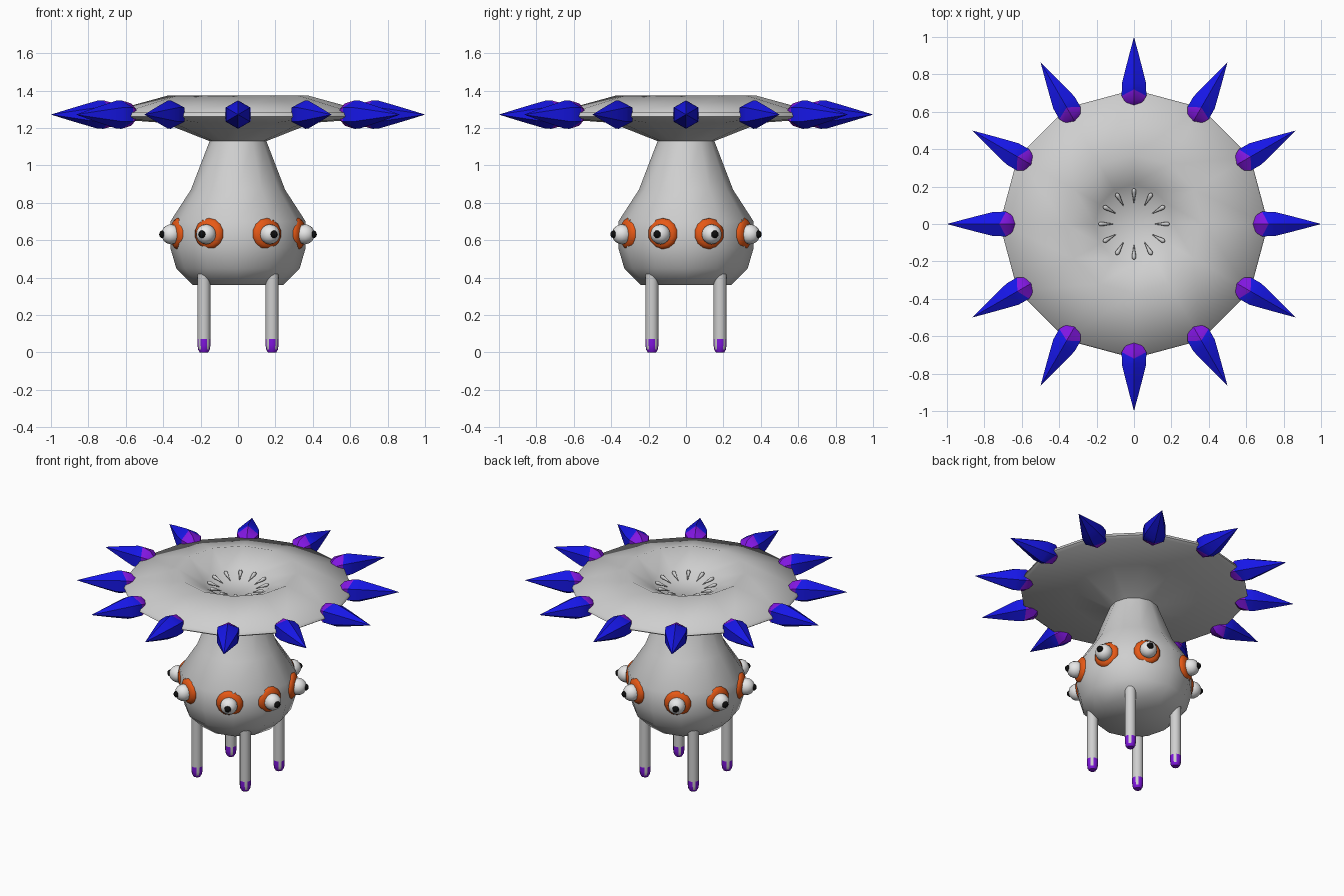
import bpy, math
from math import radians, pi, cos, sin
from mathutils import Matrix, Vector

if "Cube" in bpy.data.objects:
    bpy.data.objects.remove(bpy.data.objects["Cube"])


def material(name, rgb):
    m = bpy.data.materials.new(name)
    m.diffuse_color = (*rgb, 1)
    m.use_nodes = True
    m.node_tree.nodes["Principled BSDF"].inputs["Base Color"].default_value = m.diffuse_color
    return m


GREY = material("pale_grey", (0.62, 0.62, 0.62))
WHITE = material("eye_white", (0.8, 0.8, 0.8))
BLUE = material("deep_blue", (0.008, 0.008, 0.8))
PURPLE = material("purple", (0.22, 0.008, 0.75))
ORANGE = material("orange", (0.8, 0.1, 0.008))
BLACK = material("black", (0.004, 0.004, 0.004))


def lathe(name, profile, sides, mats, matrix=Matrix(), angle=30, shift=None, pick=None):
    """Spin (radius, height) pairs round z; shift(ring, k) moves single vertices in z."""
    verts, faces, idx = [], [], []
    for i, (r, z) in enumerate(profile):
        for k in range(sides):
            a = 2 * pi * k / sides
            dz = shift(i, k) if shift else 0
            verts.append((r * cos(a), r * sin(a), z + dz))
    n = len(profile)
    for i in range(n - 1):
        for k in range(sides):
            j = (k + 1) % sides
            faces.append((i * sides + k, i * sides + j, (i + 1) * sides + j, (i + 1) * sides + k))
            idx.append(pick(i, k) if pick else 0)
    faces.append(tuple(reversed(range(sides))))
    idx.append(pick(0, 0) if pick else 0)
    faces.append(tuple(range((n - 1) * sides, n * sides)))
    idx.append(pick(n - 2, 0) if pick else 0)
    me = bpy.data.meshes.new(name)
    me.from_pydata(verts, [], faces)
    for m in mats:
        me.materials.append(m)
    me.polygons.foreach_set("material_index", idx)
    me.shade_smooth()
    me.set_sharp_from_angle(angle=radians(angle))
    ob = bpy.data.objects.new(name, me)
    ob.matrix_world = matrix
    bpy.context.collection.objects.link(ob)
    return ob


def radial(angle, r, z, tilt=0):
    """Frame whose z axis points outward, and whose x axis points down."""
    return (Matrix.Rotation(angle, 4, 'Z') @ Matrix.Translation((r, 0, z))
            @ Matrix.Rotation(pi / 2 - tilt, 4, 'Y'))


def ball(name, angle, r, z, size, depth, mat, seg=16):
    rings = seg // 2
    prof = [(max(size * sin(pi * i / rings), 0.0005), -depth * cos(pi * i / rings))
            for i in range(rings + 1)]
    return lathe(name, prof, seg, [mat], radial(angle, r, z), 50)


# Body, neck and flared disc with its funnel, as one turned skin
body_profile = [(0.24, 0.36), (0.33, 0.45), (0.362, 0.56), (0.362, 0.70), (0.252, 0.87),
                (0.152, 1.13), (0.40, 1.228), (0.70, 1.25), (0.718, 1.262), (0.71, 1.282),
                (0.37, 1.375), (0.21, 1.295), (0.155, 1.25)]
lathe("body_and_disc", body_profile, 12, [GREY], angle=62)

# Blue spikes round the rim, with zigzag purple bases
spike_profile = [(0.03, 0.635), (0.06, 0.66), (0.076, 0.70), (0.075, 0.75),
                 (0.052, 0.83), (0.028, 0.91), (0.001, 0.997)]
for s in range(12):
    lathe(f"rim_spike_{s}", spike_profile, 6, [PURPLE, BLUE], radial(s * pi / 6, 0, 1.272),
          shift=lambda i, k: (0.02 if k % 3 == 0 else -0.015) if i == 2 else 0,
          pick=lambda i, k: 0 if i < 2 else 1)

# Ring of small drop-shaped teeth in the funnel
tooth_profile = [(0.002, -0.045), (0.007, -0.01), (0.012, 0.018), (0.011, 0.03), (0.004, 0.037)]
for s in range(12):
    lathe(f"tooth_{s}", tooth_profile, 8, [GREY],
          radial(s * pi / 6, 0.155, 1.279, radians(22)), 60)

# Eight eyes: orange socket, white ball, black pupil
for s, deg in enumerate((21, 63.5, 116.5, 159, 201, 243.5, 296.5, 339)):
    a = radians(deg)
    ball(f"eye_socket_{s}", a, 0.343, 0.635, 0.085, 0.035, ORANGE, 14)
    ball(f"eyeball_{s}", a, 0.382, 0.632, 0.054, 0.054, WHITE)
    ball(f"pupil_{s}", a, 0.428, 0.632, 0.022, 0.022, BLACK, 12)

# Four straight legs with purple claws on alternating faces
leg_profile = [(0.022, 0), (0.031, 0.015), (0.035, 0.04), (0.035, 0.072), (0.035, 0.42)]
n = 0
for x in (-0.182, 0.182):
    for y in (-0.182, 0.182):
        lathe(f"leg_{n}", leg_profile, 12, [GREY, PURPLE], Matrix.Translation((x, y, 0)), 50,
              pick=lambda i, k: 1 if i == 0 or (i < 3 and k % 3 != 1) else 0)
        n += 1
